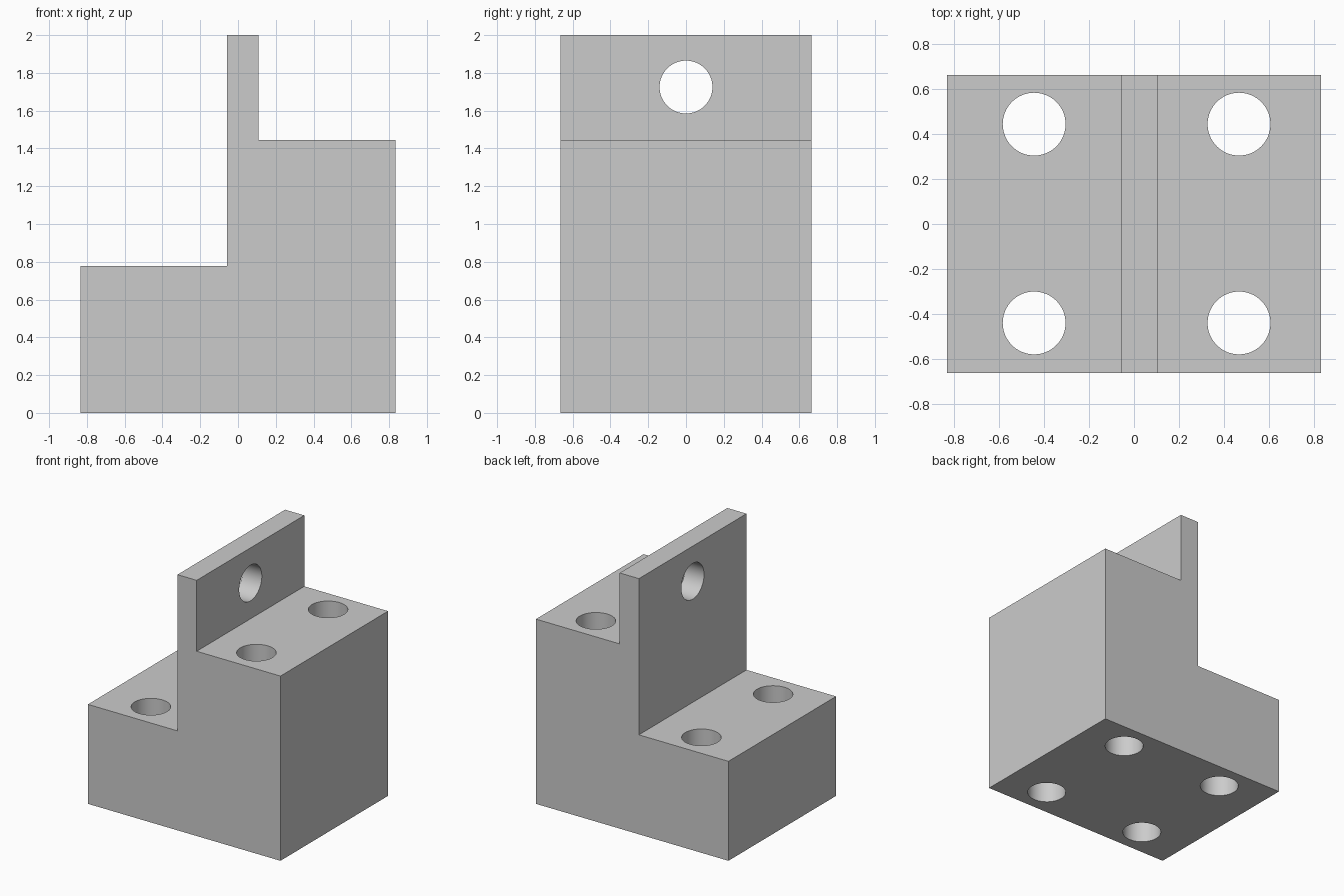
import bpy
import bmesh
from math import pi, radians

cube = bpy.data.objects.get("Cube")
if cube:
    bpy.data.objects.remove(cube, do_unlink=True)

HALF_DEPTH = 0.665
HOLE_RADIUS = 0.14

grey = bpy.data.materials.new("plain grey")
grey.use_nodes = True
colour = (0.6, 0.6, 0.6, 1)
grey.diffuse_color = colour
grey.node_tree.nodes["Principled BSDF"].inputs["Base Color"].default_value = colour

# Stepped block: side profile extruded from front to back
profile = [(-0.833, 0), (0.833, 0), (0.833, 1.445), (0.108, 1.445),
           (0.108, 2), (-0.058, 2), (-0.058, 0.778), (-0.833, 0.778)]
bm = bmesh.new()
face = bm.faces.new([bm.verts.new((x, -HALF_DEPTH, z)) for x, z in profile])
result = bmesh.ops.extrude_face_region(bm, geom=[face])
moved = [v for v in result["geom"] if isinstance(v, bmesh.types.BMVert)]
bmesh.ops.translate(bm, verts=moved, vec=(0, 2 * HALF_DEPTH, 0))
bmesh.ops.recalc_face_normals(bm, faces=bm.faces)
mesh = bpy.data.meshes.new("stepped_block")
bm.to_mesh(mesh)
bm.free()
block = bpy.data.objects.new("stepped_block", mesh)
bpy.context.collection.objects.link(block)
mesh.materials.append(grey)


def drill(location, length, rotation=(0, 0, 0)):
    """Cut a round hole through the block."""
    bpy.ops.mesh.primitive_cylinder_add(vertices=64, radius=HOLE_RADIUS, depth=length,
                                        location=location, rotation=rotation)
    cutter = bpy.context.object
    cutter.name = "hole_cutter"
    cutter.hide_render = True
    cutter.data.materials.append(grey)
    bpy.ops.object.select_all(action="DESELECT")
    block.select_set(True)
    bpy.context.view_layer.objects.active = block
    mod = block.modifiers.new("hole", "BOOLEAN")
    mod.operation = "DIFFERENCE"
    mod.solver = "EXACT"
    mod.object = cutter
    bpy.ops.object.modifier_apply(modifier=mod.name)
    bpy.data.objects.remove(cutter, do_unlink=True)


# Four vertical bolt holes, two on each step
for x in (-0.445, 0.468):
    for y in (-0.441, 0.445):
        drill((x, y, 1), 3)

# Cross hole in the upright tab
drill((0.025, 0, 1.725), 0.6, (0, pi / 2, 0))

bpy.ops.object.shade_smooth_by_angle(angle=radians(30))
